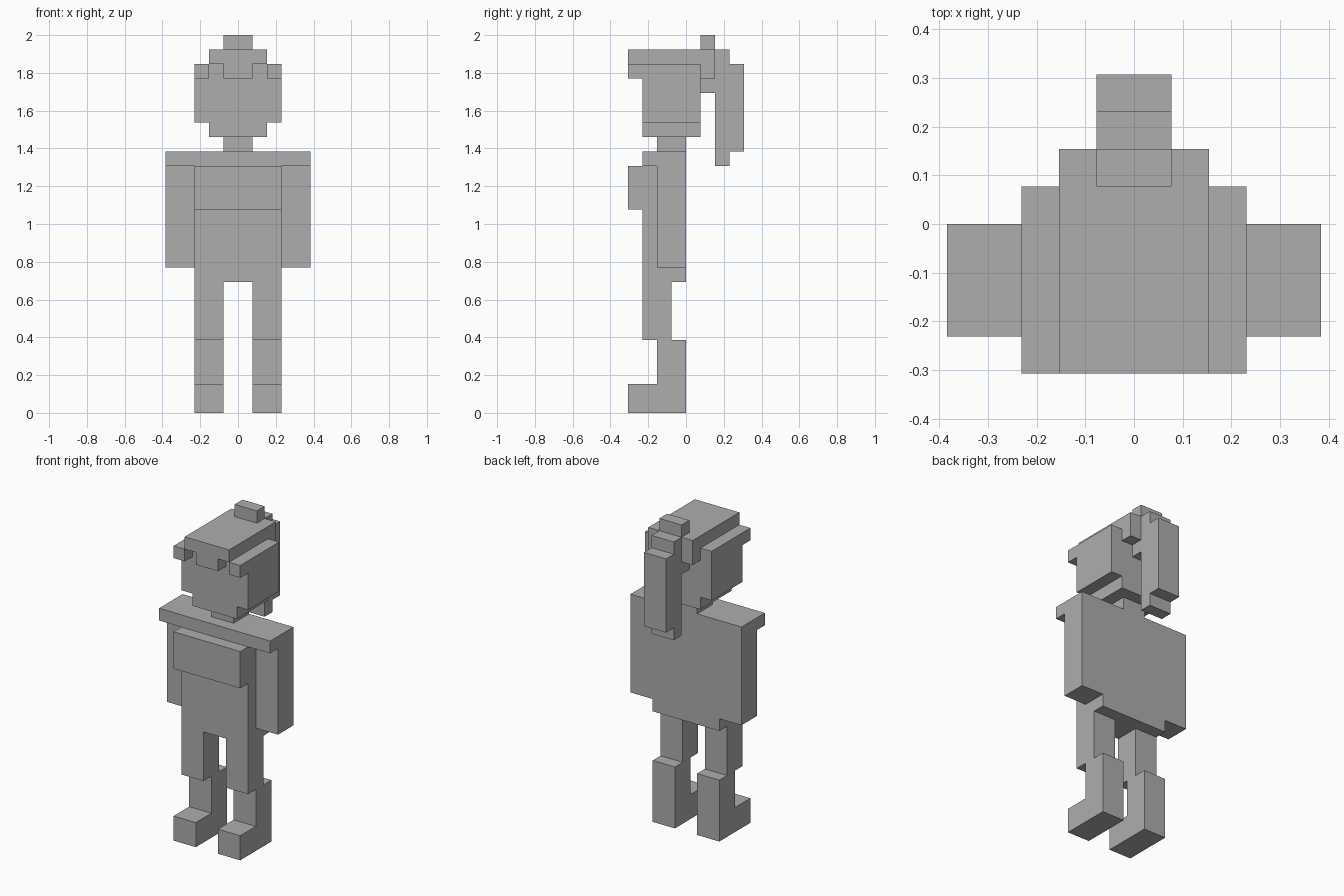
import bpy
import bmesh
from mathutils import Vector

cube = bpy.data.objects.get("Cube")
if cube:
    bpy.data.objects.remove(cube, do_unlink=True)

U = 2 / 26  # size of one block; the figure is 26 blocks tall

grey = bpy.data.materials.new("plain grey")
grey.use_nodes = True
colour = (0.42, 0.42, 0.42, 1)
grey.diffuse_color = colour
grey.node_tree.nodes["Principled BSDF"].inputs["Base Color"].default_value = colour


def build(name, *boxes):
    """Make one object from boxes given in blocks as (x range, y range, z range)."""
    bm = bmesh.new()
    for spans in boxes:
        low = Vector([s[0] for s in spans]) * U
        high = Vector([s[1] for s in spans]) * U
        verts = bmesh.ops.create_cube(bm, size=1)["verts"]
        bmesh.ops.scale(bm, vec=high - low, verts=verts)
        bmesh.ops.translate(bm, vec=(low + high) / 2, verts=verts)
    mesh = bpy.data.meshes.new(name)
    bm.to_mesh(mesh)
    bm.free()
    mesh.materials.append(grey)
    obj = bpy.data.objects.new(name, mesh)
    bpy.context.collection.objects.link(obj)
    return obj


def wide(half):
    """Centred x range."""
    return (-half, half)


def pair(name, *boxes):
    """Build a left part and its mirrored right twin."""
    build("left_" + name, *boxes)
    build("right_" + name, *[((-x[1], -x[0]), y, z) for x, y, z in boxes])


# Legs: foot and shin, then the thigh set one block forward
pair("boot", ((1, 3), (-4, -2), (0, 2)), ((1, 3), (-2, 0), (0, 5)))
pair("thigh", ((1, 3), (-3, -1), (5, 9)))

# Body, chest, shoulders and arms
build("torso", (wide(3), (-3, 0), (9, 17)))
build("chest", (wide(3), (-4, -3), (14, 17)))
build("shoulders", (wide(5), (-3, 0), (17, 18)))
pair("arm", ((3, 5), (-2, 0), (10, 17)))

# Neck and head
build("neck", (wide(1), (-2, 0), (18, 19)))
build("jaw", (wide(2), (-3, 1), (19, 20)))
build("head", (wide(3), (-3, 1), (20, 24)))

# Hair: cap, fringe, back, bun and ponytail
build("hair_cap", (wide(2), (-4, 2), (24, 25)))
build("fringe", (wide(1), (-4, -3), (23, 24)))
pair("fringe_lock", ((2, 3), (-4, -3), (23, 24)))
build("hair_back", (wide(2), (1, 2), (23, 24)), (wide(1), (1, 2), (22, 23)))
build("bun", (wide(1), (1, 2), (25, 26)))
build("ponytail", (wide(1), (2, 3), (17, 25)), (wide(1), (3, 4), (18, 24)))
